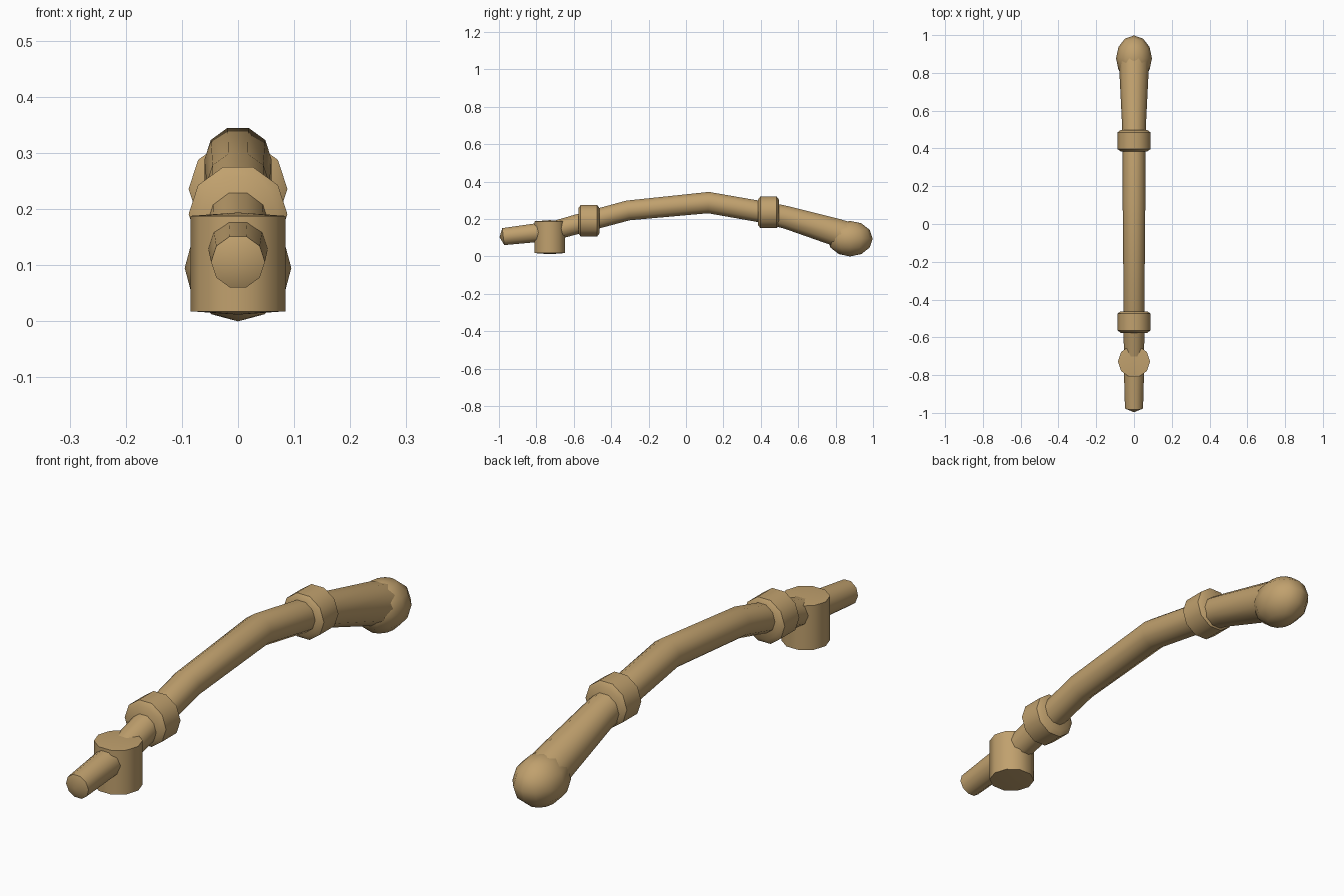
import bpy, bmesh, math
from mathutils import Vector

SIDES = 10

if "Cube" in bpy.data.objects:
    bpy.data.objects.remove(bpy.data.objects["Cube"], do_unlink=True)

tan = bpy.data.materials.new("warm tan")
tan.use_nodes = True
tan.diffuse_color = (0.53, 0.355, 0.155, 1)
tan.node_tree.nodes["Principled BSDF"].inputs["Base Color"].default_value = tan.diffuse_color


def finish(name, bm):
    """Turn the bmesh into a smooth object with crisp rims."""
    bmesh.ops.recalc_face_normals(bm, faces=bm.faces)
    mesh = bpy.data.meshes.new(name)
    bm.to_mesh(mesh)
    bm.free()
    mesh.materials.append(tan)
    mesh.shade_smooth()
    mesh.set_sharp_from_angle(angle=math.radians(42))
    obj = bpy.data.objects.new(name, mesh)
    bpy.context.collection.objects.link(obj)
    return obj


def loft(name, stations, point=0.0):
    """Ten-sided tube through (y, z, radius) stations, ends raised to a shallow point."""
    bm = bmesh.new()
    centres = [Vector((0, y, z)) for y, z, r in stations]
    steps = [(b - a).normalized() for a, b in zip(centres, centres[1:])]
    side = Vector((1, 0, 0))
    rings = []
    for i, (c, s) in enumerate(zip(centres, stations)):
        before, after = steps[max(i - 1, 0)], steps[min(i, len(steps) - 1)]
        up = side.cross((before + after).normalized())
        angles = [math.tau * k / SIDES for k in range(SIDES)]
        rings.append([bm.verts.new(c + s[2] * (side * math.cos(a) + up * math.sin(a)))
                      for a in angles])
    for a, b in zip(rings, rings[1:]):
        for k in range(SIDES):
            n = (k + 1) % SIDES
            bm.faces.new((a[k], a[n], b[n], b[k]))
    for ring, tip in ((rings[0], centres[0] - steps[0] * point),
                      (rings[-1], centres[-1] + steps[-1] * point)):
        apex = bm.verts.new(tip)
        for k in range(SIDES):
            bm.faces.new((ring[k], ring[(k + 1) % SIDES], apex))
    return finish(name, bm)


def collar(name, y, z):
    """Thick band with a short taper at each end."""
    loft(name, [(y - 0.057, z, 0.07), (y - 0.044, z, 0.088),
                (y + 0.044, z, 0.088), (y + 0.057, z, 0.07)])


# Narrow tip and the post it enters
loft("front_tip", [(-0.977, 0.106, 0.048), (-0.79, 0.128, 0.053), (-0.73, 0.135, 0.053)], 0.02)
loft("post", [(-0.728, 0.018, 0.085), (-0.728, 0.188, 0.085)], 0.006)

# Long arched shaft
loft("shaft", [(-0.72, 0.134, 0.053), (-0.58, 0.173, 0.055), (-0.31, 0.246, 0.056),
               (0.12, 0.288, 0.06), (0.44, 0.232, 0.06)])

collar("front_collar", -0.519, 0.191)
collar("rear_collar", 0.441, 0.236)

# Flared grip
loft("grip", [(0.44, 0.231, 0.062), (0.54, 0.208, 0.064), (0.80, 0.13, 0.077), (0.85, 0.112, 0.08)])

# Stretched ball at the end
bm = bmesh.new()
bmesh.ops.create_uvsphere(bm, u_segments=12, v_segments=6, radius=1)
bmesh.ops.scale(bm, vec=(0.095, 0.121, 0.095), verts=bm.verts)
bmesh.ops.translate(bm, vec=(0, 0.877, 0.095), verts=bm.verts)
finish("end_ball", bm)
